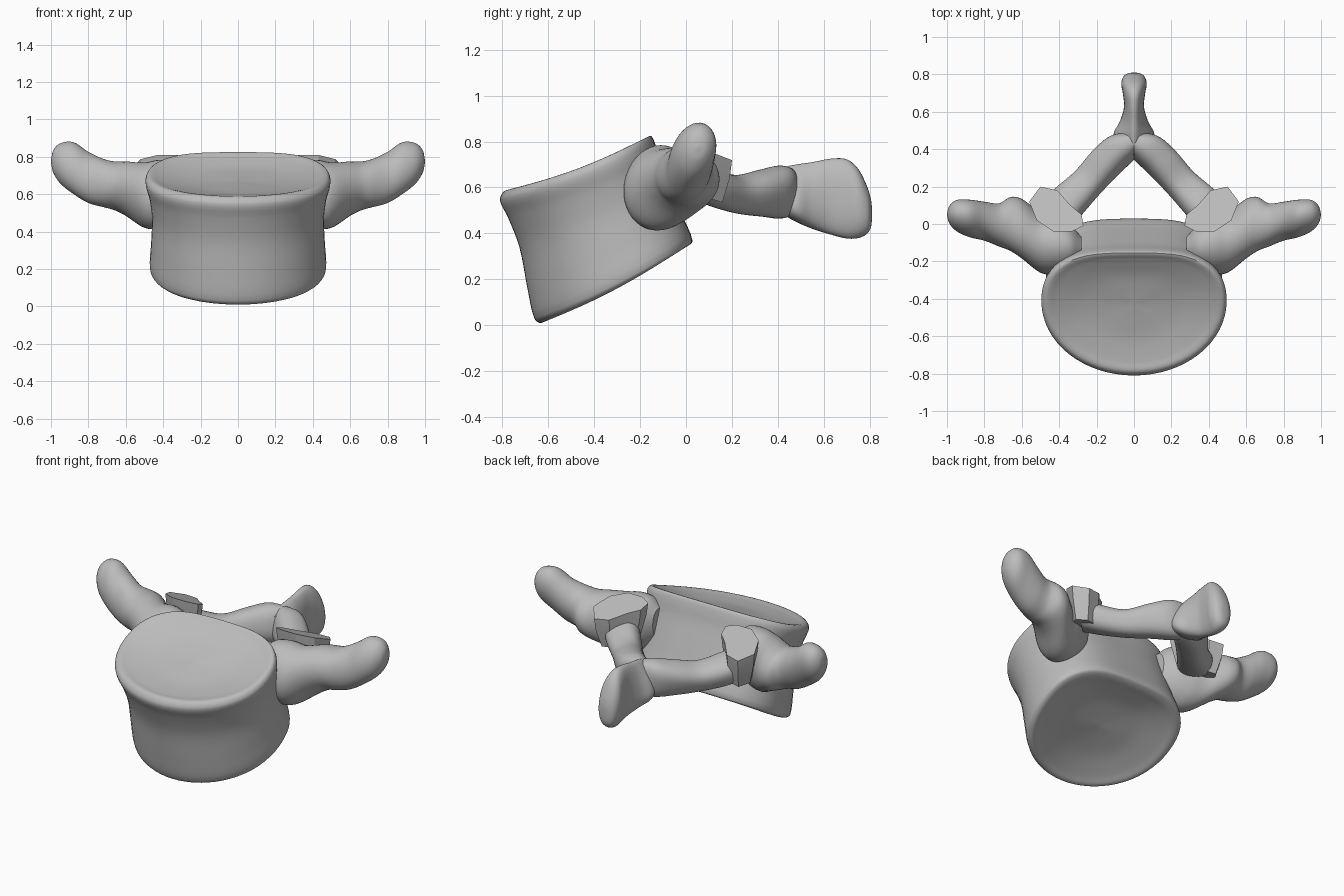
import bpy
import bmesh
import math
from mathutils import Vector

cube = bpy.data.objects.get("Cube")
if cube:
    bpy.data.objects.remove(cube)

bone = bpy.data.materials.new("bone_grey")
bone.use_nodes = True
bone.diffuse_color = (0.5, 0.5, 0.5, 1)
bone.node_tree.nodes["Principled BSDF"].inputs["Base Color"].default_value = (0.5, 0.5, 0.5, 1)

SEGMENTS = 40


def smooth_rings(rings, steps):
    """Insert rings along a spline that passes through the given ones."""
    count = len(rings)
    gap = [max(1e-4, sum((p - q).length for p, q in zip(a, b)) / len(a))
           for a, b in zip(rings, rings[1:])]

    def slope(i, k):
        lo, hi = max(i - 1, 0), min(i + 1, count - 1)
        return (rings[hi][k] - rings[lo][k]) / sum(gap[lo:hi])

    result = []
    for i in range(count - 1):
        for s in range(steps):
            t = s / steps
            h = (2*t**3 - 3*t*t + 1, t**3 - 2*t*t + t, 3*t*t - 2*t**3, t**3 - t*t)
            result.append([h[0] * rings[i][k] + h[1] * gap[i] * slope(i, k)
                           + h[2] * rings[i + 1][k] + h[3] * gap[i] * slope(i + 1, k)
                           for k in range(len(rings[i]))])
    return result + [rings[-1]]


def loft(name, rings, steps=5, side=1, angle=40):
    """Skin closed rings into one capped part; side = -1 mirrors it."""
    if steps > 1:
        rings = smooth_rings(rings, steps)
    bm = bmesh.new()
    loops = [[bm.verts.new((p.x * side, p.y, p.z)) for p in ring] for ring in rings]
    n = len(loops[0])
    for a, b in zip(loops, loops[1:]):
        for k in range(n):
            bm.faces.new((a[k], a[(k + 1) % n], b[(k + 1) % n], b[k]))
    bm.faces.new(loops[0])
    bm.faces.new(loops[-1])
    bmesh.ops.recalc_face_normals(bm, faces=bm.faces)
    mesh = bpy.data.meshes.new(name)
    bm.to_mesh(mesh)
    bm.free()
    mesh.materials.append(bone)
    obj = bpy.data.objects.new(name, mesh)
    bpy.context.collection.objects.link(obj)
    bpy.ops.object.select_all(action='DESELECT')
    bpy.context.view_layer.objects.active = obj
    obj.select_set(True)
    bpy.ops.object.shade_smooth_by_angle(angle=math.radians(angle))
    return obj


def oval(centre, wide, tall, across, tilt=0, pear=0, power=1):
    """Upright oval ring; across is its horizontal direction."""
    across = Vector(across).normalized()
    up = Vector((0, 0, 1))
    ring = []
    for k in range(SEGMENTS):
        a = math.tau * k / SEGMENTS
        c, s = math.cos(a), math.sin(a)
        u = wide * math.copysign(abs(c) ** power, c) * (1 - pear * s)
        v = tall * math.copysign(abs(s) ** power, s)
        ring.append(Vector(centre) + across * (u * math.cos(tilt) - v * math.sin(tilt))
                    + up * (u * math.sin(tilt) + v * math.cos(tilt)))
    return ring


# Vertebral body: D-shaped rings between a front point and a back point
def body_ring(front, back, half_width):
    widest = 0.57
    ring = []
    for k in range(64):
        a = math.tau * k / 64
        c, s = math.cos(a), math.sin(a)
        if c >= 0:
            u, x = widest * (1 - c), half_width * s
        else:
            u = widest + (1 - widest) * abs(c) ** 0.8
            x = half_width * math.copysign(abs(s) ** 0.85, s)
            u -= 0.03 * max(0, -c) ** 8
        y = front[0] + (back[0] - front[0]) * u
        z = front[1] + (back[1] - front[1]) * u - 0.025 * math.sin(math.pi * u)
        ring.append(Vector((x, y, z)))
    return ring


def endplate(ring, direction):
    """Rings that dish inward from a rim."""
    centre = sum(ring, Vector()) / len(ring)
    normal = Vector((0, -0.38, 0.92)) * direction
    return [[centre + (p - centre) * scale + normal * depth for p in ring]
            for scale, depth in ((0.87, 0.012), (0.55, 0.035), (0.25, 0.04), (0.02, 0.04))]


walls = [body_ring(*r) for r in (
    ((-0.63, 0.01), (0.02, 0.355), 0.44),
    ((-0.66, 0.03), (0.05, 0.38), 0.47),
    ((-0.69, 0.16), (0.0, 0.5), 0.465),
    ((-0.725, 0.34), (-0.05, 0.62), 0.46),
    ((-0.775, 0.47), (-0.09, 0.72), 0.475),
    ((-0.81, 0.545), (-0.115, 0.805), 0.495),
    ((-0.79, 0.585), (-0.135, 0.835), 0.475))]
loft("vertebral_body",
     endplate(walls[0], 1)[::-1] + walls + endplate(walls[-1], -1), steps=4)

# Spinous process: thin crested neck swelling to a blunt tip
spine = ((0.37, 0.59, 0.035, 0.06, 0.3), (0.42, 0.585, 0.07, 0.1, 0.6),
         (0.48, 0.575, 0.095, 0.125, 0.6), (0.55, 0.565, 0.07, 0.145, 0.4),
         (0.63, 0.56, 0.053, 0.165, 0.1), (0.7, 0.55, 0.06, 0.172, 0),
         (0.75, 0.53, 0.068, 0.15, 0), (0.79, 0.5, 0.055, 0.1, 0),
         (0.806, 0.487, 0.03, 0.055, 0), (0.81, 0.485, 0.002, 0.004, 0))
loft("spinous_process", [oval((0, y, z), w, t, (1, 0, 0), pear=p, power=0.9)
                         for y, z, w, t, p in spine])

# Paired parts: station values are x, y, z, width, height, tilt
transverse = ((0.28, -0.14, 0.62, 0.07, 0.1, -0.2), (0.34, -0.13, 0.615, 0.12, 0.16, -0.2),
              (0.42, -0.12, 0.6, 0.15, 0.185, -0.2), (0.5, -0.1, 0.595, 0.16, 0.175, -0.2),
              (0.6, -0.025, 0.63, 0.16, 0.145, -0.2), (0.66, 0.0, 0.645, 0.145, 0.13, -0.2),
              (0.72, -0.005, 0.66, 0.115, 0.13, -0.25), (0.8, 0.015, 0.69, 0.1, 0.14, -0.3),
              (0.88, 0.03, 0.74, 0.095, 0.142, -0.3), (0.95, 0.045, 0.765, 0.08, 0.11, -0.3),
              (0.988, 0.05, 0.775, 0.045, 0.06, -0.2), (1.0, 0.05, 0.775, 0.003, 0.004, 0))
lamina = ((0.42, 0.04, 0.63, 0.1, 0.08, -0.2), (0.36, 0.11, 0.605, 0.1, 0.085, -0.3),
          (0.25, 0.22, 0.57, 0.088, 0.08, -0.35), (0.15, 0.33, 0.575, 0.09, 0.1, -0.3),
          (0.06, 0.41, 0.58, 0.085, 0.115, -0.2), (-0.03, 0.46, 0.58, 0.05, 0.1, 0))
facet = ((0.27, -0.01), (0.28, 0.05), (0.34, 0.1), (0.41, 0.18), (0.5, 0.2),
         (0.56, 0.12), (0.52, 0.02), (0.43, -0.04), (0.33, -0.04))


def facet_ring(scale, drop, slope):
    """Facet outline shrunk about its middle and lowered."""
    return [Vector((0.42 + (x - 0.42) * scale, 0.06 + (y - 0.06) * scale,
                    0.795 - drop - slope * y)) for x, y in facet]


for label, side in (("left", 1), ("right", -1)):
    loft(label + "_transverse_process",
         [oval((x, y, z), w, t, (0, 1, 0), tilt) for x, y, z, w, t, tilt in transverse],
         side=side)
    loft(label + "_lamina",
         [oval((x, y, z), w, t, (0.72, 0.69, 0), tilt, power=0.8)
          for x, y, z, w, t, tilt in lamina], side=side)
    # Superior facet: flat-topped block that narrows below
    loft(label + "_articular_facet",
         [facet_ring(0.7, 0.22, 0.2), facet_ring(0.93, 0.08, 0.38), facet_ring(1, 0, 0.38)],
         steps=1, side=side, angle=30)
